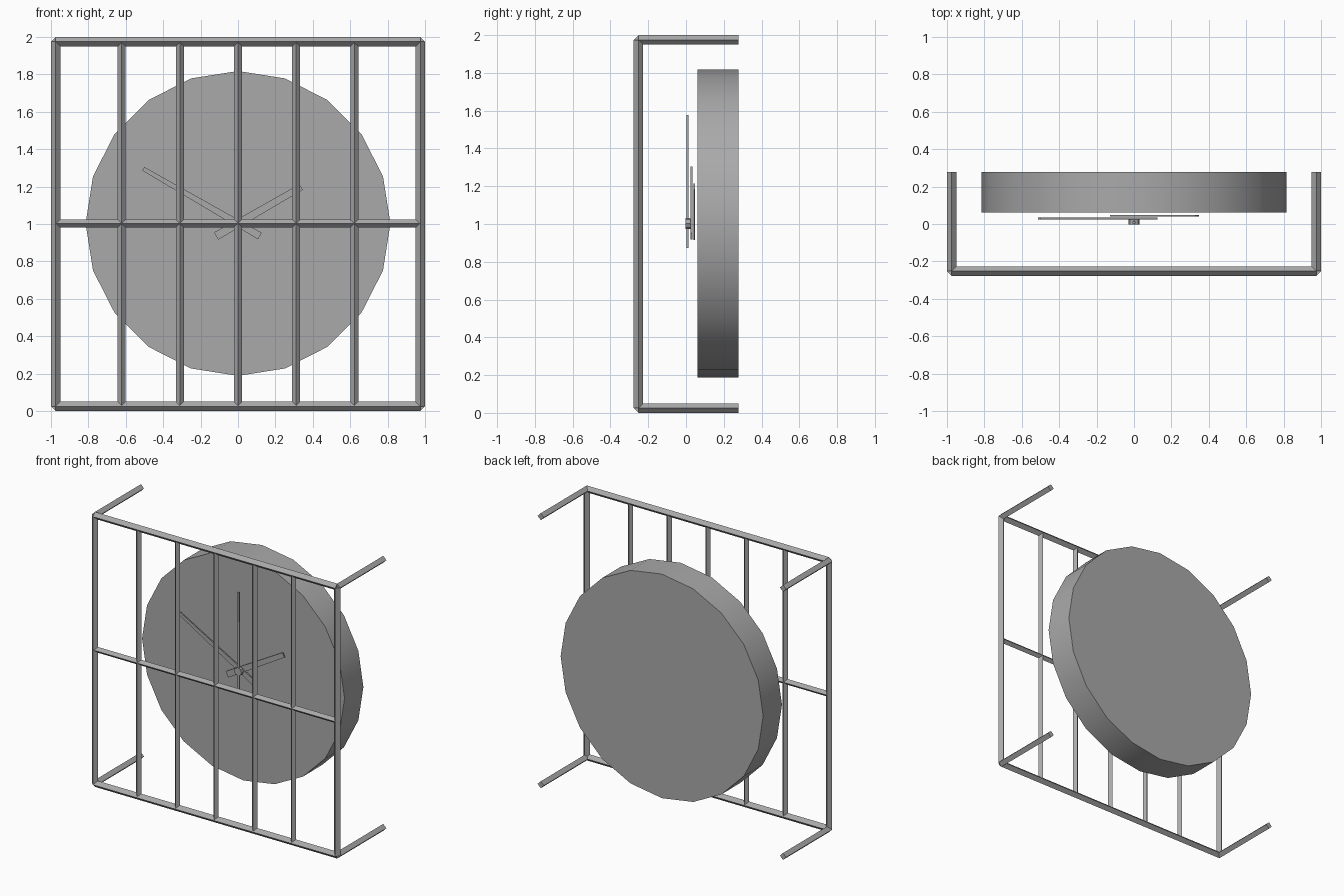
import bpy, math
from mathutils import Vector

if "Cube" in bpy.data.objects:
    bpy.data.objects.remove(bpy.data.objects["Cube"])

grey = bpy.data.materials.new("grey metal")
grey.diffuse_color = (0.4, 0.4, 0.4, 1)
grey.use_nodes = True
grey.node_tree.nodes["Principled BSDF"].inputs["Base Color"].default_value = grey.diffuse_color


def prism(name, start, end, radius, sides, smooth=False):
    """Straight prism running from start to end, with a corner on each main axis."""
    a, b = Vector(start), Vector(end)
    d = b - a
    bpy.ops.mesh.primitive_cylinder_add(vertices=sides, radius=radius, depth=d.length,
                                        location=(a + b) / 2)
    ob = bpy.context.object
    # turn the z axis onto the x or y axis where needed
    if abs(d.x) > 0.01:
        ob.rotation_euler = (0, math.pi / 2, 0)
    elif abs(d.y) > 0.01:
        ob.rotation_euler = (math.pi / 2, 0, 0)
    ob.name = name
    ob.data.materials.append(grey)
    if smooth:
        bpy.ops.object.shade_smooth_by_angle(angle=math.radians(30))
    return ob


def hand(name, angle, tip, tail, y, tip_w, tail_w, thick=0.009):
    """Flat tapered clock hand pivoting on the dial centre."""
    u = Vector((math.cos(angle), 0, math.sin(angle)))
    n = Vector((-u.z, 0, u.x))
    c = Vector((0, y, CENTRE))
    outline = [(-tail, -tail_w), (tip, -tip_w), (tip, tip_w), (-tail, tail_w)]
    verts = [c + u * l + n * w / 2 + Vector((0, s * thick / 2, 0))
             for s in (-1, 1) for l, w in outline]
    faces = [(0, 1, 2, 3), (7, 6, 5, 4)]
    faces += [(i, i + 4, (i + 1) % 4 + 4, (i + 1) % 4) for i in range(4)]
    me = bpy.data.meshes.new(name)
    me.from_pydata(verts, [], faces)
    me.materials.append(grey)
    bpy.context.collection.objects.link(bpy.data.objects.new(name, me))


CENTRE = 1.003
FRONT, BACK = -0.252, 0.277
R = 0.025           # outer bar radius
E = 1 - R           # outer bar centre line
R_IN = 0.021        # inner bar radius

# Clock drum, 20 sides
prism("clock_drum", (0, 0.061, CENTRE), (0, BACK, CENTRE), 0.815, 20, smooth=True)

# Outer frame of diamond bars, with wall rods at the corners
for x, side in ((-E, "left"), (E, "right")):
    prism("frame_post_" + side, (x, FRONT, R), (x, FRONT, 2 - R), R, 4)
    for z, level in ((R, "bottom"), (2 - R, "top")):
        prism("wall_rod_%s_%s" % (level, side), (x, FRONT, z), (x, BACK, z), R, 4)
for z, level in ((R, "bottom"), (2 - R, "top")):
    prism("frame_rail_" + level, (-E, FRONT, z), (E, FRONT, z), R, 4)

# Inner grille
prism("middle_rail", (-E, FRONT, 1.003), (E, FRONT, 1.003), R_IN, 4)
for i in range(-2, 3):
    prism("grille_bar", (i * 0.311, FRONT, R), (i * 0.311, FRONT, 2 - R), R_IN, 4)

# Hands and hub
hand("hour_hand", math.radians(30), 0.39, 0.135, 0.044, 0.035, 0.045)
hand("minute_hand", math.radians(150), 0.585, 0.135, 0.029, 0.022, 0.04)
hand("second_hand", math.radians(90), 0.575, 0.13, 0.008, 0.014, 0.018)
prism("hand_hub", (0, -0.003, CENTRE), (0, 0.023, CENTRE), 0.03, 8)
